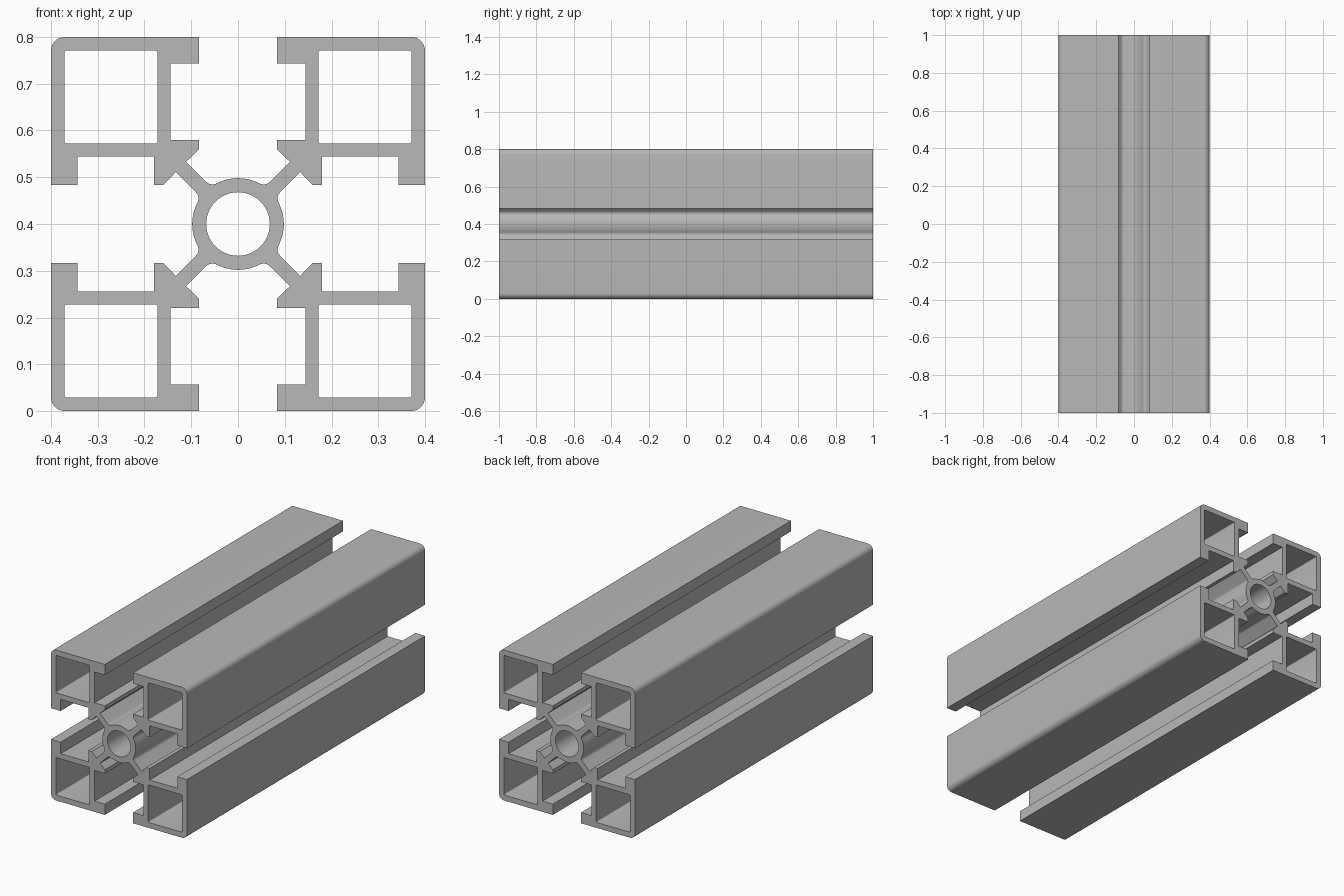
import bpy
import bmesh
from math import sin, cos, asin, radians, degrees, pi, sqrt

cube = bpy.data.objects.get("Cube")
if cube:
    bpy.data.objects.remove(cube, do_unlink=True)

HALF = 0.4       # half width of the square section
TUBE_R = 0.098   # outer radius of the central tube
BORE_R = 0.068   # radius of the central bore
FILLET = 0.02    # blend between tube and diagonal webs
WEB = 0.022 / sqrt(2)  # half thickness of a diagonal web


def arc(cx, cy, r, start, end, steps):
    angles = [radians(start + (end - start) * i / steps) for i in range(steps + 1)]
    return [(cx + r * cos(a), cy + r * sin(a)) for a in angles]


def half_quadrant():
    """Outline from the top of the central tube to the outer corner's diagonal."""
    reach = TUBE_R + FILLET
    blend = 45 + degrees(asin((WEB + FILLET) / reach))
    cx, cy = reach * cos(radians(blend)), reach * sin(radians(blend))
    pts = arc(0, 0, TUBE_R, 90, blend, 6)
    pts += arc(cx, cy, FILLET, blend + 180, 315, 8)[1:]
    # hooked foot, slot wall and outer lip
    pts += [(0.111, 0.133), (0.083, 0.16), (0.083, 0.18), (0.144, 0.18),
            (0.144, 0.343), (0.083, 0.343), (0.083, HALF)]
    # rounded outside corner
    r = 0.03
    pts += arc(HALF - r, HALF - r, r, 90, 45, 5)
    return pts


def outer_outline():
    half = half_quadrant()
    quadrant = half + [(y, x) for x, y in reversed(half[:-1])]
    outline = []
    for _ in range(4):
        outline += quadrant[:-1]
        quadrant = [(y, -x) for x, y in quadrant]
    return outline


def chamber(sx, sy):
    """Square hollow with slightly rounded corners."""
    lo, hi, r = 0.172, 0.371, 0.004
    pts = []
    for cx, cy, a in ((hi - r, hi - r, 0), (lo + r, hi - r, 90),
                      (lo + r, lo + r, 180), (hi - r, lo + r, 270)):
        pts += arc(cx, cy, r, a, a + 90, 3)
    return [(sx * x, sy * y) for x, y in pts]


# Section: outer outline, four corner chambers and the round bore
loops = [outer_outline(), arc(0, 0, BORE_R, 0, 360, 48)[:-1]]
loops += [chamber(sx, sy) for sx in (-1, 1) for sy in (-1, 1)]

curve = bpy.data.curves.new("section", "CURVE")
curve.dimensions = "2D"
curve.fill_mode = "BOTH"
curve.extrude = 1.0
for loop in loops:
    spline = curve.splines.new("POLY")
    spline.points.add(len(loop) - 1)
    for point, (x, y) in zip(spline.points, loop):
        point.co = (x, y, 0, 1)
    spline.use_cyclic_u = True

# Extruded bar lying along y
bar = bpy.data.objects.new("slotted_bar", curve)
bpy.context.collection.objects.link(bar)
bar.rotation_euler = (pi / 2, 0, 0)
bar.location = (0, 0, HALF)
bpy.ops.object.select_all(action="DESELECT")
bar.select_set(True)
bpy.context.view_layer.objects.active = bar
bpy.ops.object.convert(target="MESH")
bpy.ops.object.transform_apply(location=True, rotation=True, scale=True)
bar = bpy.context.object

# Weld the end caps to the walls
bm = bmesh.new()
bm.from_mesh(bar.data)
bmesh.ops.remove_doubles(bm, verts=bm.verts, dist=0.0001)
bmesh.ops.recalc_face_normals(bm, faces=bm.faces)
bm.to_mesh(bar.data)
bm.free()
bpy.ops.object.shade_smooth_by_angle(angle=radians(32))

# Plain aluminium grey
grey = bpy.data.materials.new("aluminium grey")
grey.use_nodes = True
colour = (0.48, 0.48, 0.48, 1)
grey.diffuse_color = colour
grey.node_tree.nodes["Principled BSDF"].inputs["Base Color"].default_value = colour
bar.data.materials.clear()
bar.data.materials.append(grey)
